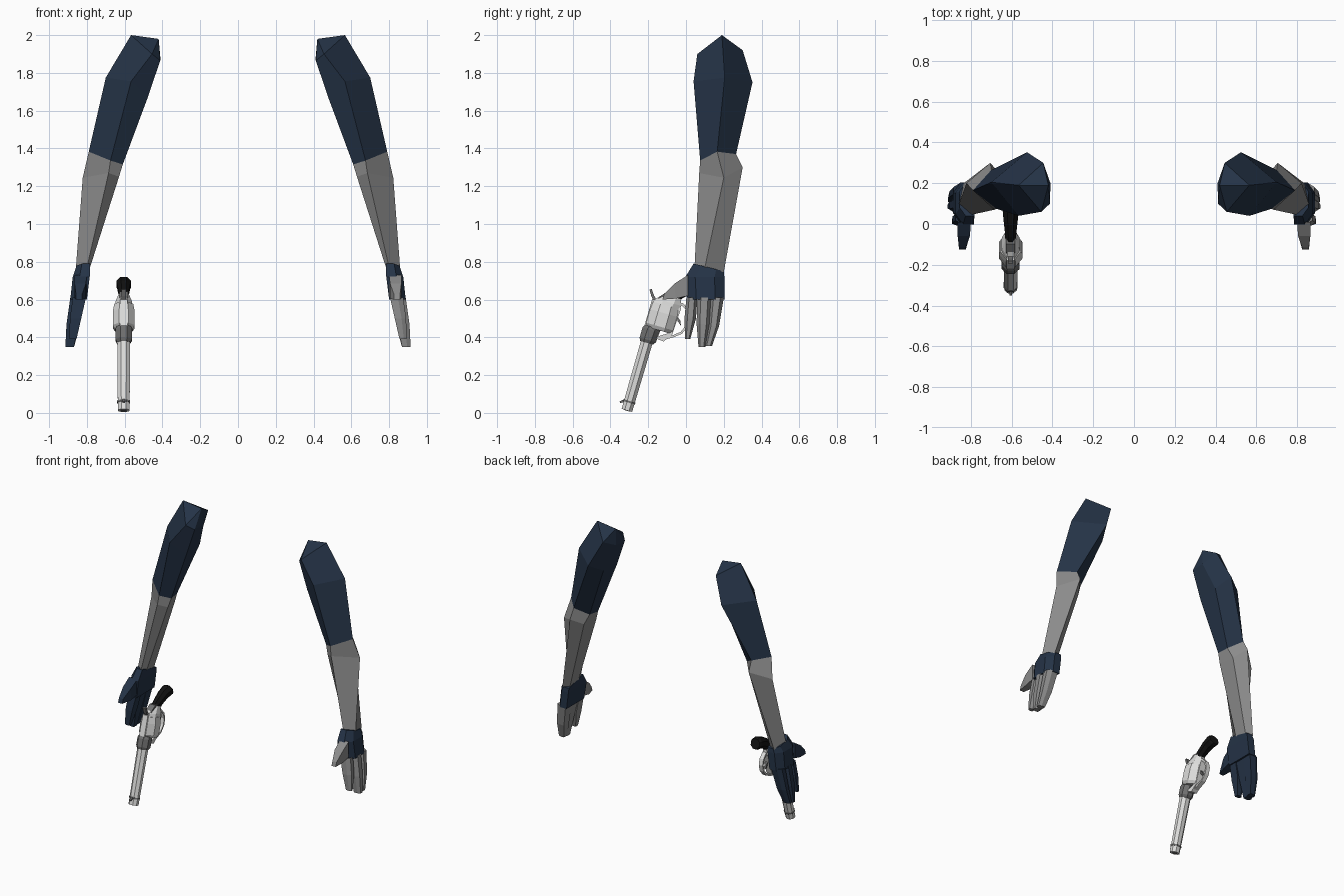
import bpy, bmesh, math
from mathutils import Vector

if "Cube" in bpy.data.objects:
    bpy.data.objects.remove(bpy.data.objects["Cube"])


def material(name, rgb):
    m = bpy.data.materials.new(name)
    m.diffuse_color = (*rgb, 1)
    m.use_nodes = True
    m.node_tree.nodes["Principled BSDF"].inputs["Base Color"].default_value = m.diffuse_color
    return m


NAVY = material("navy cloth", (0.018, 0.033, 0.062))
GREY = material("grey cloth", (0.26, 0.26, 0.26))
STEEL = material("bright steel", (0.72, 0.72, 0.71))
DARK = material("dark steel", (0.16, 0.16, 0.16))
BLACK = material("black grip", (0.006, 0.006, 0.006))


def loft(name, rings, mat, tip=None):
    """Skin a list of equal-sized point rings; tip closes the start with a fan."""
    bm = bmesh.new()
    vs = [[bm.verts.new(p) for p in r] for r in rings]
    n = len(vs[0])
    for a, b in zip(vs, vs[1:]):
        for i in range(n):
            j = (i + 1) % n
            bm.faces.new((a[i], a[j], b[j], b[i]))
    if tip:
        t = bm.verts.new(tip)
        for i in range(n):
            bm.faces.new((t, vs[0][i], vs[0][(i + 1) % n]))
    else:
        bm.faces.new(vs[0])
    bm.faces.new(vs[-1])
    bmesh.ops.recalc_face_normals(bm, faces=bm.faces)
    me = bpy.data.meshes.new(name)
    bm.to_mesh(me)
    bm.free()
    me.materials.append(mat)
    ob = bpy.data.objects.new(name, me)
    bpy.context.collection.objects.link(ob)
    return ob


def slab(x0, x1, y0, y1, z, c=0.25):
    """Horizontal six-sided section with the two outer corners cut."""
    cy = (y1 - y0) * c
    return [(x0, y0, z), (x0, y1, z), (x0 + (x1 - x0) * 0.6, y1, z), (x1, y1 - cy, z),
            (x1, y0 + cy, z), (x0 + (x1 - x0) * 0.6, y0, z)]


# ---- arms: ring order is outer, front, inner front, inner back, back
shoulder = [(.566, .19, 2.0), (.455, .06, 1.90), (.412, .10, 1.865), (.41, .20, 1.87), (.445, .30, 1.92)]
bicep = [(.70, .205, 1.775), (.566, .04, 1.755), (.476, .10, 1.675), (.476, .25, 1.69), (.525, .352, 1.75)]
elbow = [(.79, .165, 1.383), (.675, .075, 1.336), (.61, .12, 1.315), (.62, .20, 1.32), (.70, .265, 1.37)]
bump = [(.822, .20, 1.245), (.685, .07, 1.27), (.63, .11, 1.25), (.65, .22, 1.25), (.705, .30, 1.30)]
wrist = [(.858, .10, .77), (.80, .045, .77), (.785, .09, .765), (.79, .18, .75), (.835, .20, .745)]

for side, sx, finger_mat in (("right", -1, NAVY), ("left", 1, GREY)):
    def part(name, rings, mat, tip=None):
        flip = lambda p: (p[0] * sx, p[1], p[2])
        return loft(f"{side}_{name}", [[flip(p) for p in r] for r in rings], mat,
                    flip(tip) if tip else None)

    part("upper_arm", [shoulder, bicep, elbow], NAVY, (.42, .19, 1.98))
    part("forearm", [elbow, bump, wrist], GREY)
    # glove cuff and palm
    cuff = [(x, y, z - (y - .04) * .25) for x, y, z in slab(.783, .855, .04, .20, .79)]
    part("palm", [cuff, slab(.785, .875, -.003, .203, .72), slab(.80, .888, .005, .203, .60)], NAVY)
    # fingers: index apart, the rest as a tapering block
    part("index_finger", [slab(.805, .875, .002, .06, .61), slab(.83, .89, -.008, .053, .50),
                          slab(.855, .893, -.005, .022, .39)], finger_mat)
    part("middle_finger", [slab(.81, .888, .06, .135, .61), slab(.845, .908, .056, .125, .47),
                           slab(.868, .914, .066, .103, .35)], finger_mat)
    part("ring_finger", [slab(.81, .885, .128, .20, .61), slab(.84, .905, .118, .175, .46),
                         slab(.866, .912, .10, .138, .355)], finger_mat)
    # thumb
    part("thumb", [
        [(.80, .01, .73), (.865, .01, .73), (.865, .01, .62), (.80, .01, .62)],
        [(.805, -.06, .685), (.865, -.06, .685), (.865, -.055, .605), (.805, -.055, .605)],
        [(.825, -.115, .63), (.858, -.115, .63), (.858, -.125, .60), (.825, -.125, .60)]], finger_mat)

# ---- revolver, in a frame running up from the muzzle (s) and toward the trigger (t)
GX = -.605
UP, FWD = Vector((0, .279, .960)), Vector((0, .960, -.279))
MUZZLE = Vector((GX, -.313, .013))


def gun(x, s, t):
    return MUZZLE + UP * s + FWD * t + Vector((x, 0, 0))


def tube(name, stations, mat, n=8):
    """stations: (s, centre t, half width, half depth)"""
    rings = []
    for s, t, rx, rt in stations:
        k = 1 / math.cos(math.pi / n)
        ang = [2 * math.pi * (i + .5) / n for i in range(n)]
        rings.append([gun(rx * k * math.cos(a), s, t + rt * k * math.sin(a)) for a in ang])
    return loft(name, rings, mat)


def plate(name, outline, half, mat):
    """outline: (s, t) points, extruded across x"""
    return loft(name, [[gun(x, s, t) for s, t in outline] for x in (-half, half)], mat)


tube("barrel", [(0, 0, .031, .029), (.45, 0, .035, .032)], STEEL)
tube("bore", [(-.002, 0, .016, .016), (.004, 0, .016, .016)], DARK)
tube("muzzle_band", [(.042, 0, .0345, .0325), (.052, 0, .0345, .0325)], DARK)
plate("front_sight", [(.055, -.028), (.035, -.05), (.028, -.047), (.035, -.028)], .006, DARK)
tube("collar", [(.373, 0, .036, .036), (.39, .002, .044, .045), (.445, .004, .044, .047),
                (.462, .01, .038, .045)], DARK)
tube("cylinder", [(.455, .043, .046, .062), (.475, .043, .058, .074), (.55, .043, .058, .074),
                  (.592, .043, .05, .070)], STEEL)
plate("top_strap", [(.44, -.036), (.60, -.036), (.61, -.01), (.45, -.01)], .02, STEEL)
plate("lower_frame", [(.41, .03), (.405, .085), (.45, .118), (.60, .125), (.60, .09), (.45, .09)], .022, STEEL)
tube("rear_frame", [(.585, .045, .046, .072), (.612, .052, .042, .07), (.66, .07, .026, .038)], STEEL)
plate("hammer", [(.60, -.005), (.625, -.032), (.655, -.054), (.648, -.064), (.618, -.045), (.60, -.03)], .012, DARK)
plate("hammer_body", [(.60, -.01), (.60, .05), (.67, .065), (.665, .03), (.63, .0)], .022, DARK)
plate("trigger", [(.555, .115), (.535, .14), (.51, .15), (.53, .125)], .008, DARK)

# trigger guard: a flat band following a bent path
path = [(.425, .09), (.445, .125), (.475, .162), (.52, .182), (.565, .18), (.60, .16), (.625, .12)]
band = []
for i, (s, t) in enumerate(path):
    a, b = path[max(i - 1, 0)], path[min(i + 1, len(path) - 1)]
    d = Vector((b[0] - a[0], b[1] - a[1])).normalized() * .006
    band.append([gun(x, s + k * d.y, t - k * d.x) for x, k in ((-.015, -1), (.015, -1), (.015, 1), (-.015, 1))])
loft("trigger_guard", band, STEEL)

# grip: swept octagon curving back and up, widening at the butt
grip = []
for y, z, half, depth, tilt in ((-.095, .585, .026, .040, 50), (-.04, .635, .028, .036, 40),
                                (.02, .668, .035, .038, 30), (.07, .682, .040, .042, 20),
                                (.085, .682, .034, .034, 15)):
    a = math.radians(tilt)
    grip.append([(GX + half * math.cos(q) * 1.06,
                  y - depth * math.sin(q) * 1.06 * math.sin(a),
                  z + depth * math.sin(q) * 1.06 * math.cos(a))
                 for q in [math.pi * (i + .5) / 4 for i in range(8)]])
loft("grip", grip, BLACK)
